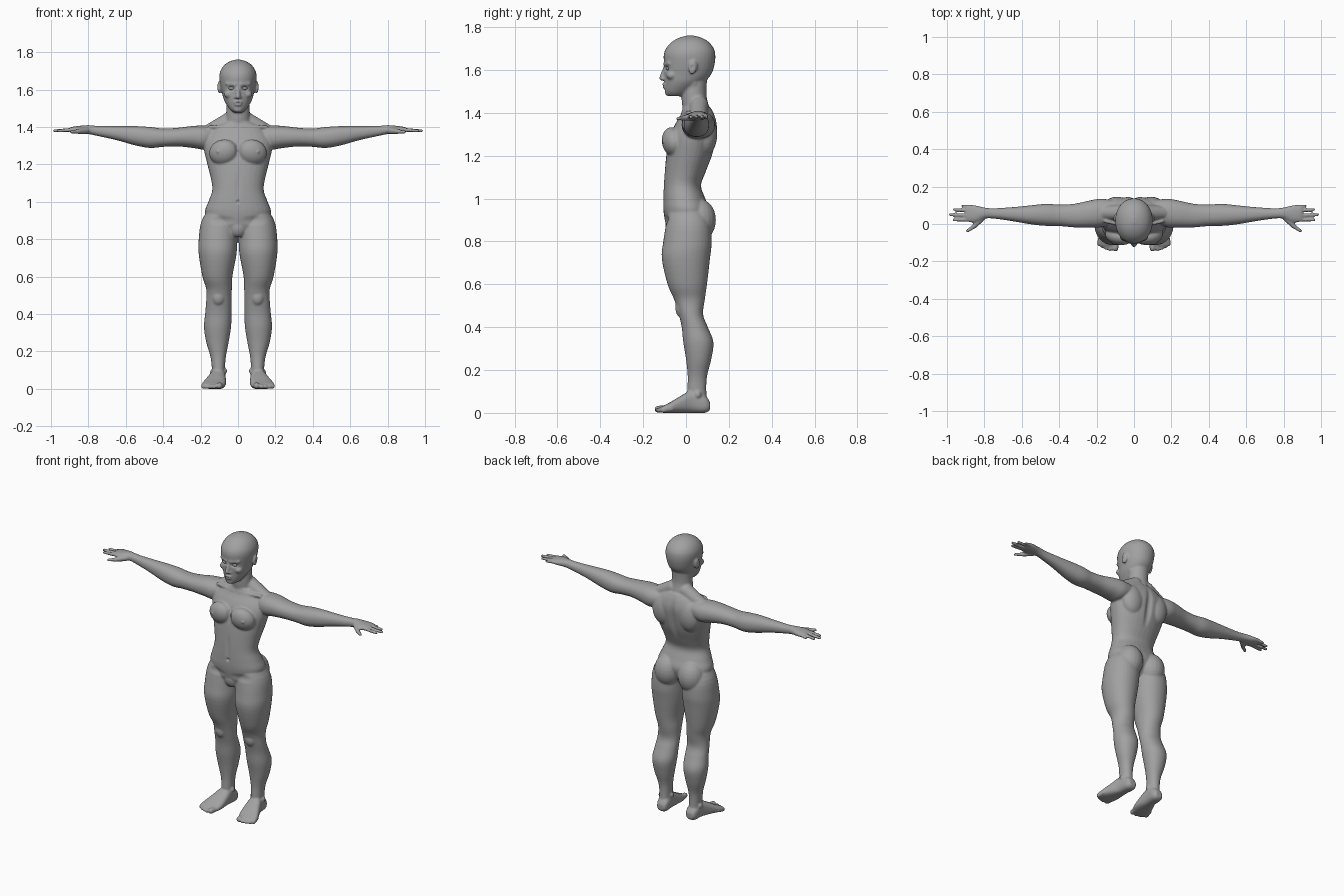
import bpy, bmesh, math
from mathutils import Vector, Matrix

bm = bmesh.new()


def spline(a, b, c, d, t):
    return 0.5 * (2 * b + (c - a) * t + (2 * a - 5 * b + 4 * c - d) * t * t + (3 * b - a - 3 * c + d) * t ** 3)


def loft(axis, rows, side=1, power=2.2, seg=32, sub=4):
    """Rounded tube; each row = position on axis, then min/max of the two other axes."""
    dense = []
    n = len(rows)
    for i in range(n - 1):
        q = [rows[max(i - 1, 0)], rows[i], rows[i + 1], rows[min(i + 2, n - 1)]]
        for k in range(sub):
            dense.append([spline(*v, k / sub) for v in zip(*q)])
    dense.append(rows[-1])
    rings = []
    others = [a for a in range(3) if a != axis]
    for p, u0, u1, v0, v1 in dense:
        ring = []
        for k in range(seg):
            t = 2 * math.pi * k / seg
            c, s = math.cos(t), math.sin(t)
            co = [0, 0, 0]
            co[axis] = p
            co[others[0]] = (u0 + u1) / 2 + (u1 - u0) / 2 * math.copysign(abs(c) ** (2 / power), c)
            co[others[1]] = (v0 + v1) / 2 + (v1 - v0) / 2 * math.copysign(abs(s) ** (2 / power), s)
            co[0] *= side
            ring.append(bm.verts.new(co))
        rings.append(ring)
    faces = [bm.faces.new(rings[0]), bm.faces.new(rings[-1])]
    for r0, r1 in zip(rings, rings[1:]):
        for k in range(seg):
            j = (k + 1) % seg
            faces.append(bm.faces.new((r0[k], r0[j], r1[j], r1[k])))
    bmesh.ops.recalc_face_normals(bm, faces=faces)


def ball(center, radii, rot=(0, 0, 0)):
    m = Matrix.Translation(center)
    for a, ax in zip(rot, "XYZ"):
        m = m @ Matrix.Rotation(a, 4, ax)
    bmesh.ops.create_uvsphere(bm, u_segments=20, v_segments=14, radius=1,
                              matrix=m @ Matrix.Diagonal((*radii, 1)))


def limb(a, b, ra, rb):
    """Tapered capsule between two points."""
    a, b = Vector(a), Vector(b)
    d = b - a
    m = Matrix.Translation((a + b) / 2) @ d.to_track_quat('Z', 'Y').to_matrix().to_4x4()
    bmesh.ops.create_cone(bm, cap_ends=True, segments=16, radius1=ra, radius2=rb, depth=d.length, matrix=m)
    ball(a, (ra,) * 3)
    ball(b, (rb,) * 3)


# torso
loft(2, [(z, -w, w, f, b) for z, w, f, b in (
    (.82, .05, -.07, .04), (.87, .13, -.092, .085), (.94, .176, -.105, .11), (1.0, .159, -.106, .09),
    (1.06, .138, -.104, .07), (1.12, .144, -.1, .09), (1.2, .164, -.092, .122), (1.28, .182, -.08, .14),
    (1.34, .18, -.055, .145), (1.39, .14, -.025, .133), (1.425, .085, -.015, .115))])
# neck
loft(2, [(1.37, -.09, .09, 0, .12), (1.43, -.068, .068, -.017, .107),
         (1.49, -.062, .062, -.02, .095), (1.57, -.06, .06, -.01, .1)], power=2)
# head
loft(2, [(z, -w, w, f, b) for z, w, f, b in (
    (1.478, .025, -.082, -.01), (1.497, .046, -.097, .02), (1.54, .073, -.1, .08), (1.58, .085, -.102, .118),
    (1.63, .096, -.103, .134), (1.67, .1, -.104, .137), (1.70, .094, -.094, .13), (1.73, .075, -.068, .107),
    (1.75, .046, -.034, .075), (1.761, .01, .005, .035))], power=2.1)
# nose, lips, chin
limb((0, -.098, 1.612), (0, -.113, 1.563), .008, .0125)
ball((0, -.1, 1.533), (.024, .012, .007))
ball((0, -.098, 1.52), (.021, .012, .008))
ball((0, -.083, 1.493), (.024, .016, .014))
# pubic mound
ball((0, -.06, .865), (.05, .036, .055))

for s in (1, -1):
    # face: brow, cheek, nostril
    limb((s * .014, -.096, 1.628), (s * .058, -.078, 1.632), .011, .01)
    ball((s * .05, -.068, 1.575), (.026, .024, .02))
    ball((s * .012, -.104, 1.558), (.008, .011, .007))
    # ear
    ball((s * .1, .032, 1.612), (.01, .021, .034), (-.2, 0, s * .25))
    # trapezius and shoulder blade
    limb((s * .045, .06, 1.435), (s * .15, .06, 1.38), .045, .038)
    ball((s * .09, .09, 1.3), (.075, .056, .1))
    # collar bone and neck tendon
    limb((s * .02, -.012, 1.4), (s * .15, .015, 1.4), .011, .011)
    limb((s * .014, -.01, 1.405), (s * .055, .04, 1.54), .01, .012)
    # chest muscle and nipple
    ball((s * .078, -.062, 1.265), (.078, .05, .068), (.1, s * .3, s * .15))
    ball((s * .108, -.103, 1.268), (.008, .01, .008))
    # buttock
    ball((s * .083, .058, .9), (.082, .082, .1))
    # leg
    loft(2, [(z, i, o, f, b) for z, o, i, f, b in (
        (1.0, .13, .02, -.07, .06), (.9, .194, .004, -.09, .11), (.8, .21, .004, -.106, .12),
        (.72, .21, .008, -.113, .112), (.6, .19, .03, -.086, .098), (.53, .169, .033, -.056, .088),
        (.46, .171, .035, -.034, .08), (.4, .176, .035, -.02, .102), (.33, .182, .037, -.013, .128),
        (.25, .17, .05, 0, .118), (.17, .147, .065, .008, .098), (.1, .139, .07, .006, .095),
        (.03, .135, .07, .01, .1))], s, 2.1)
    # kneecap and ankle bones
    ball((s * .105, -.022, .49), (.035, .028, .045))
    ball((s * .14, .055, .085), (.012, .016, .016))
    ball((s * .07, .045, .095), (.012, .016, .016))
    # foot
    loft(1, [(.112, .08, .125, .015, .05), (.09, .066, .138, 0, .08), (.03, .066, .148, 0, .105),
             (-.02, .064, .168, 0, .082), (-.07, .066, .19, 0, .052), (-.105, .078, .197, 0, .034),
             (-.118, .09, .19, .004, .028)], s, 2.6)
    # toes
    for x, y, r in ((.1, -.13, .017), (.127, -.133, .012), (.148, -.127, .012), (.168, -.119, .011), (.186, -.108, .01)):
        limb((s * (x - .005), y + .04, .018), (s * x, y, r), r, r)
    # arm and palm
    loft(0, [(.12, .005, .128, 1.3, 1.4), (.18, -.018, .135, 1.28, 1.407), (.24, -.02, .125, 1.288, 1.406),
             (.32, -.018, .108, 1.296, 1.396), (.4, -.011, .104, 1.294, 1.392), (.47, -.01, .108, 1.288, 1.4),
             (.55, -.002, .1, 1.302, 1.405), (.65, .015, .09, 1.33, 1.405), (.75, .029, .084, 1.352, 1.406),
             (.8, .028, .088, 1.362, 1.41), (.85, .008, .1, 1.366, 1.406), (.89, .012, .104, 1.372, 1.4),
             (.9, .018, .1, 1.376, 1.396)], s, 2.2)
    # fingers
    for y0, y1, tip, r in ((.092, .097, .925, .0085), (.07, .078, .968, .0095),
                           (.046, .05, .99, .0095), (.022, .022, .97, .0095)):
        limb((s * .87, y0, 1.386), (s * (tip - .008), y1, 1.38), r + .001, r - .001)
    # thumb
    limb((s * .815, .03, 1.38), (s * .855, -.012, 1.376), .018, .013)
    limb((s * .855, -.012, 1.376), (s * .89, -.037, 1.373), .012, .009)

me = bpy.data.meshes.new("body")
bm.to_mesh(me)
bm.free()
body = bpy.data.objects.new("body", me)
bpy.context.collection.objects.link(body)
bpy.context.view_layer.objects.active = body
body.select_set(True)

# fuse all muscles into one skin
mod = body.modifiers.new("fuse", 'REMESH')
mod.mode = 'VOXEL'
mod.voxel_size = .0055
bpy.ops.object.modifier_apply(modifier="fuse")
mod = body.modifiers.new("soften", 'SMOOTH')
mod.factor = .5
mod.iterations = 5
bpy.ops.object.modifier_apply(modifier="soften")

# hollows: centre, radii, push
hollows = [((0, .15, 1.25), (.03, .08, .2), (0, -.012, 0)),    # spine
           ((0, -.11, 1.0), (.012, .03, .014), (0, .012, 0)),  # navel
           ((0, -.1, 1.3), (.02, .05, .1), (0, .008, 0)),      # breastbone
           ((0, -.1, 1.08), (.02, .04, .1), (0, .004, 0)),     # belly line
           ((0, -.11, 1.5265), (.022, .02, .006), (0, .004, 0))]  # mouth
for s in (1, -1):
    hollows += [((s * .035, -.095, 1.607), (.026, .04, .018), (0, .014, 0)),   # eye socket
                ((s * .112, .028, 1.612), (.01, .012, .02), (-s * .006, 0, 0)),  # ear bowl
                ((s * .09, -.1, .9), (.09, .05, .03), (0, .006, 0))]           # groin fold
for v in me.vertices:
    for c, r, push in hollows:
        d = sum(((v.co[i] - c[i]) / r[i]) ** 2 for i in range(3))
        if d < 1:
            v.co += Vector(push) * (1 - d) ** 2
    v.co.z = max(v.co.z, 0)
bpy.ops.object.shade_smooth_by_angle(angle=math.radians(60))

# eyelids
bm = bmesh.new()
for s in (1, -1):
    ball((s * .035, -.082, 1.607), (.016, .011, .009), (0, 0, s * .25))
eyes = bpy.data.meshes.new("eyelids")
bm.to_mesh(eyes)
bm.free()
eyes.shade_smooth()
bpy.context.collection.objects.link(bpy.data.objects.new("eyelids", eyes))

skin = bpy.data.materials.new("plain grey")
skin.diffuse_color = (.36, .36, .36, 1)
for m in (me, eyes):
    m.materials.clear()
    m.materials.append(skin)
